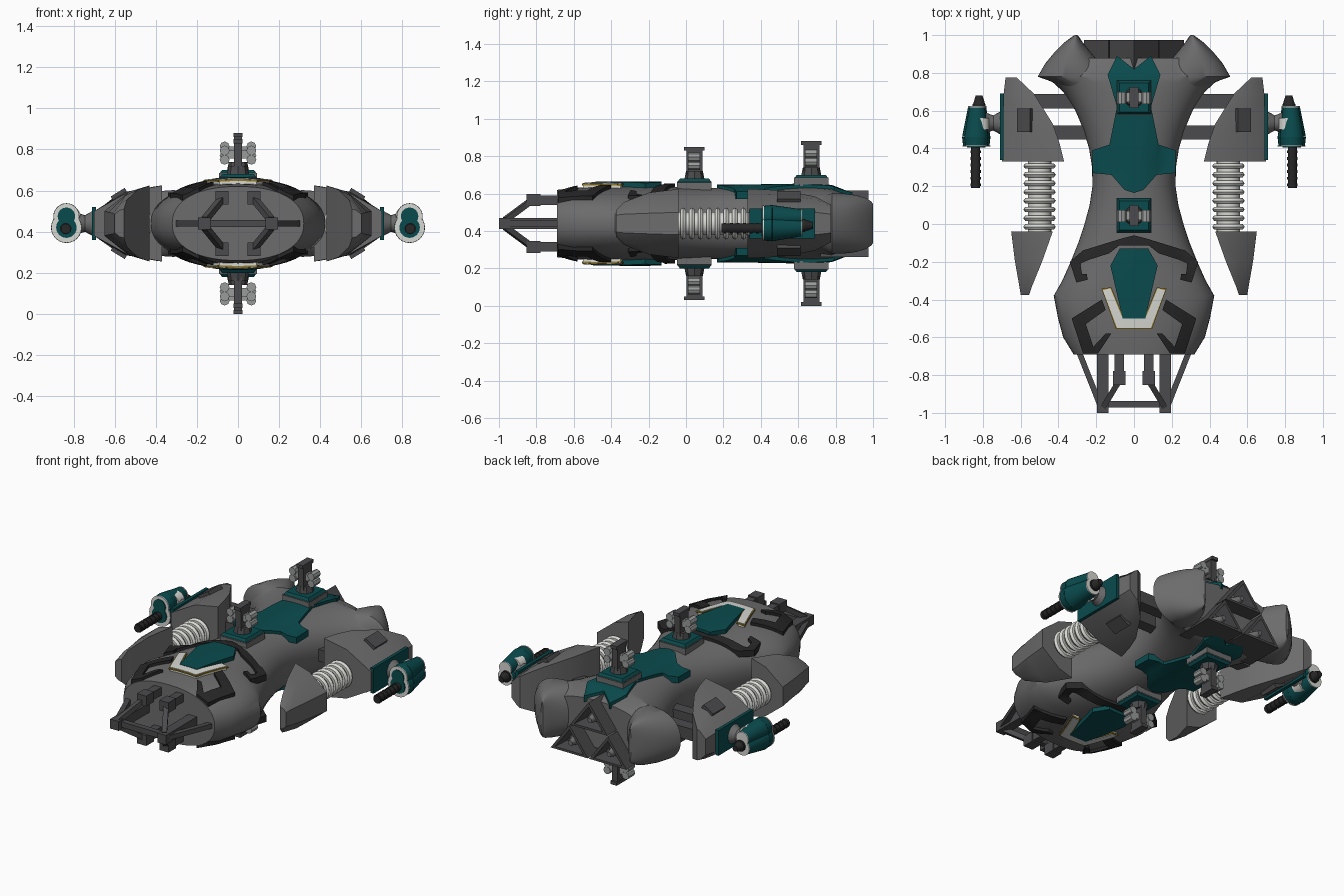
import bpy, bmesh, math
from mathutils import Vector, Matrix

if "Cube" in bpy.data.objects:
    bpy.data.objects.remove(bpy.data.objects["Cube"])

def mat(name, r, g, b):
    m = bpy.data.materials.new(name)
    m.diffuse_color = (r, g, b, 1)
    m.use_nodes = True
    m.node_tree.nodes["Principled BSDF"].inputs["Base Color"].default_value = m.diffuse_color
    return m
GREY = mat("hull grey", .15, .15, .153)
DARK = mat("dark grey", .07, .07, .074)
BLACK = mat("black", .02, .02, .02)
TEAL = mat("teal", .003, .07, .075)
WHITE = mat("white", .68, .68, .65)
LIGHT = mat("light metal", .32, .33, .33)
GOLD = mat("gold", .3, .2, .02)

# Everything is built around z = 0, raised to mid height, then mirrored
def make(name, bm, m, mirror=""):
    bmesh.ops.recalc_face_normals(bm, faces=bm.faces)
    me = bpy.data.meshes.new(name)
    bm.to_mesh(me)
    bm.free()
    me.materials.append(m)
    ob = bpy.data.objects.new(name, me)
    bpy.context.collection.objects.link(ob)
    ob.location.z = .44
    bpy.ops.object.select_all(action='DESELECT')
    ob.select_set(True)
    bpy.context.view_layer.objects.active = ob
    bpy.ops.object.shade_smooth_by_angle(angle=math.radians(32))
    if mirror:
        mod = ob.modifiers.new("Mirror", 'MIRROR')
        mod.use_axis = ["X" in mirror, "Y" in mirror, "Z" in mirror]
    return ob

def cyl(bm, p, q, r1, r2=None, n=20):
    p, q = Vector(p), Vector(q)
    d = q - p
    M = Matrix.Translation((p + q) / 2) @ d.to_track_quat('Z', 'Y').to_matrix().to_4x4()
    if n == 4:
        M = M @ Matrix.Rotation(math.pi / 4, 4, 'Z')
    bmesh.ops.create_cone(bm, cap_ends=True, segments=n, radius1=r1,
                          radius2=r1 if r2 is None else r2, depth=d.length, matrix=M)

def bar(bm, p, q, w):
    cyl(bm, p, q, w / math.sqrt(2), n=4)

def box(bm, c, s, rot=0):
    M = Matrix.Translation(c) @ Matrix.Rotation(rot, 4, 'Y') @ Matrix.Diagonal((*s, 1))
    bmesh.ops.create_cube(bm, size=1, matrix=M)

def loft(bm, rings):
    vs = [[bm.verts.new(p) for p in r] for r in rings]
    n = len(vs[0])
    for a, b in zip(vs, vs[1:]):
        for i in range(n):
            bm.faces.new((a[i], a[(i + 1) % n], b[(i + 1) % n], b[i]))
    bm.faces.new(vs[0])
    bm.faces.new(vs[-1])

# Hull profile: y, half width, half height
HULL = [(-.69, .32, .18), (-.6, .375, .19), (-.5, .402, .197), (-.38, .425, .2), (-.3, .38, .2),
        (-.2, .335, .2), (-.1, .295, .197), (0, .262, .193), (.1, .235, .19), (.2, .22, .19),
        (.3, .222, .19), (.4, .238, .192), (.5, .268, .194), (.6, .31, .195), (.7, .375, .195),
        (.75, .43, .193), (.78, .5, .188), (.88, .34, .15)]
P = 2.25
def ring(cx, y, w, h, n=56):
    out = []
    for i in range(n):
        c, s = math.cos(2 * math.pi * i / n), math.sin(2 * math.pi * i / n)
        out.append((cx + w * math.copysign(abs(c) ** (2 / P), c), y,
                    h * math.copysign(abs(s) ** (2 / P), s)))
    return out

def hull_z(x, y):
    y = min(max(y, -.69), .879)
    for (y0, w0, h0), (y1, w1, h1) in zip(HULL, HULL[1:]):
        if y0 <= y <= y1:
            t = (y - y0) / (y1 - y0)
            r = min(abs(x) / (w0 + (w1 - w0) * t), .8 if y < .1 else .65)
            return (h0 + (h1 - h0) * t) * (1 - r ** P) ** (1 / P)

bm = bmesh.new()
loft(bm, [ring(0, *r) for r in HULL])
make("hull", bm, GREY)

# Rounded rear lobes: y, inner x, outer x, half height
bm = bmesh.new()
loft(bm, [ring((a + b) / 2, y, (b - a) / 2, h) for y, a, b, h in
          [(.72, .1, .38, .14), (.75, .11, .425, .152), (.78, .12, .51, .162), (.85, .18, .47, .16),
           (.91, .23, .42, .152), (.96, .27, .37, .137), (.99, .29, .33, .118), (1, .3, .315, .105)]])
make("rear_lobes", bm, GREY, "X")

# Armour plates that follow the hull surface (right half outlines)
def plate(name, pts, m, off, thick=.04):
    bm = bmesh.new()
    bm.faces.new([bm.verts.new((x, y, 0)) for x, y in pts])
    bmesh.ops.triangulate(bm, faces=bm.faces[:])
    cuts = [((i * .04, 0, 0), (1, 0, 0)) for i in range(1, 9)]
    cuts += [((0, i * .1, 0), (0, 1, 0)) for i in range(-6, 9)] + [((0, .78, 0), (0, 1, 0))]
    for co, no in cuts:
        bmesh.ops.bisect_plane(bm, geom=bm.verts[:] + bm.edges[:] + bm.faces[:],
                               plane_co=co, plane_no=no, dist=1e-5)
    for v in bm.verts:
        v.co.z = hull_z(v.co.x, v.co.y) + off - thick
    ex = bmesh.ops.extrude_face_region(bm, geom=bm.faces[:])
    for v in ex["geom"]:
        if isinstance(v, bmesh.types.BMVert):
            v.co.z += thick
    make(name, bm, m, "XZ")

plate("spine_plate", [(0, .82), (.09, .89), (.14, .79), (.09, .62), (.13, .42), (.22, .39), (.22, .27),
                      (.12, .26), (.05, .18), (0, .165)], TEAL, .018)
plate("nose_plate", [(0, -.13), (.075, -.13), (.125, -.22), (.06, -.5), (0, -.5)], TEAL, .026)
plate("nose_chevron", [(0, -.5), (.06, -.5), (.125, -.34), (.165, -.35), (.09, -.55), (0, -.55)], WHITE, .024)
plate("chevron_trim", [(0, -.495), (.055, -.495), (.12, -.335), (.172, -.342), (.095, -.557), (0, -.557)],
      GOLD, .021, .008)
plate("upper_bracket", [(0, -.06), (.06, -.075), (.27, -.14), (.34, -.2), (.305, -.31), (.245, -.295),
                        (.25, -.265), (.275, -.265), (.285, -.21), (.24, -.19), (.13, -.155), (.08, -.115),
                        (0, -.115)], BLACK, .018)
plate("lower_bracket", [(.17, -.4), (.33, -.5), (.27, -.685), (.19, -.685), (.12, -.58), (.15, -.58),
                        (.215, -.65), (.255, -.53), (.15, -.455)], BLACK, .018)

# Front prongs and braces
bm = bmesh.new()
bar(bm, (.165, -.66, 0), (.165, -1, 0), .06)
bar(bm, (.29, -.68, 0), (.175, -.97, 0), .03)
bar(bm, (0, -.955, 0), (.165, -.955, 0), .035)
for s in (1, -1):
    bar(bm, (.078, -.66, s * .125), (.078, -.82, s * .125), .05)
    box(bm, (.078, -.815, s * .125), (.065, .075, .065))
    bar(bm, (.078, -.83, s * .12), (.16, -.965, s * .02), .03)
make("front_prongs", bm, DARK, "X")

# Three triangular engine nozzles with cones
bm, cones = bmesh.new(), bmesh.new()
for cx, z0 in ((0, 0), (-.135, -.18), (.135, -.18)):
    def tri(y, k):
        return [(cx + k * x, y, z0 + .06 + k * z) for x, z in ((-.135, -.06), (.135, -.06), (0, .12))]
    loft(bm, [tri(.72, .96), tri(.975, .97), tri(.975, .74), tri(.88, .6)])
    cyl(cones, (cx, .87, z0 + .06), (cx, .965, z0 + .06), .04, .015, 16)
make("engine_nozzles", bm, DARK)
make("engine_cones", cones, GREY)

# Side pods: y, three x positions, three half heights
def pod(name, rows):
    bm = bmesh.new()
    loft(bm, [[(a, y, h1), (b, y, h2), (c, y, h3), (c, y, -h3), (b, y, -h2), (a, y, -h1)]
              for y, a, b, c, h1, h2, h3 in rows])
    make(name, bm, GREY, "X")
pod("rear_pod", [(.33, .37, .53, .7, .185, .155, .06), (.43, .395, .54, .7, .182, .155, .06),
                 (.53, .43, .555, .7, .175, .15, .06), (.69, .53, .6, .69, .145, .13, .06),
                 (.775, .62, .64, .68, .1, .09, .05)])
pod("front_pod", [(-.04, .43, .53, .65, .185, .155, .06), (-.2, .487, .55, .63, .165, .135, .055),
                  (-.33, .54, .57, .607, .115, .1, .05), (-.375, .555, .575, .6, .07, .065, .045)])

bm = bmesh.new()
for s in (1, -1):
    box(bm, (.575, .55, s * .135), (.08, .125, .04), s * .55)
make("pod_vents", bm, DARK, "X")

# Ribbed white link between the pods
bm = bmesh.new()
cyl(bm, (.5, -.06, 0), (.5, .35, 0), .062, n=24)
for i in range(8):
    y = -.015 + i * .046
    cyl(bm, (.5, y - .014, 0), (.5, y, 0), .076, .086, 24)
    cyl(bm, (.5, y, 0), (.5, y + .014, 0), .086, .076, 24)
make("pod_spring", bm, WHITE, "X")

# Struts to the hull
bm = bmesh.new()
for y in (.65, .485):
    bar(bm, (.2, y, 0), (.58, y, 0), .075)
make("pod_struts", bm, DARK, "X")

# Outer guns
bm = bmesh.new()
box(bm, (.7, .515, 0), (.02, .35, .16))
make("pod_side_plate", bm, TEAL, "X")
bm = bmesh.new()
cyl(bm, (.7, .535, 0), (.745, .535, 0), .065, .04)
cyl(bm, (.745, .535, 0), (.8, .535, 0), .04, .06)
make("gun_mount", bm, GREY, "X")
bm, rim = bmesh.new(), bmesh.new()
for z, k in ((.035, .85), (-.02, 1)):
    cyl(bm, (.835, .404, z), (.835, .42, z), .05 * k, n=24)
    cyl(bm, (.835, .415, z), (.835, .46, z), .07 * k, .075 * k, 24)
    cyl(bm, (.835, .46, z), (.83, .62, z), .075 * k, .048 * k, 24)
    cyl(rim, (.835, .41, z), (.835, .416, z), .074 * k, n=24)
    cyl(rim, (.83, .618, z), (.83, .624, z), .05 * k, n=24)
    cyl(rim, (.812, .5, z), (.812, .56, z), .054 * k, n=24)
make("gun_body", bm, TEAL, "X")
make("gun_rims", rim, WHITE, "X")
bm = bmesh.new()
cyl(bm, (.838, .19, -.025), (.838, .42, -.025), .024, n=12)
for i in range(6):
    cyl(bm, (.838, .2 + i * .035, -.025), (.838, .215 + i * .035, -.025), .028, n=12)
cyl(bm, (.82, .61, -.01), (.82, .635, -.01), .035, n=12)
cyl(bm, (.82, .635, -.01), (.82, .68, -.01), .032, .018, 12)
make("gun_barrel", bm, BLACK, "X")

# Turrets, above and below
for label, y, z in (("front", .045, .18), ("rear", .67, .2)):
    bm = bmesh.new()
    cyl(bm, (0, y, z), (0, y, z + .045), .13, .13, 4)
    make(label + "_turret_base", bm, GREY, "Z")
    bm = bmesh.new()
    cyl(bm, (0, y, z + .04), (0, y, z + .06), .131, .11, 4)
    make(label + "_turret_cap", bm, TEAL, "Z")
    top = z + .24 if label == "rear" else z + .23
    bm = bmesh.new()
    cyl(bm, (0, y, z + .05), (0, y, z + .1), .055, .045, 8)
    box(bm, (0, y, (z + .08 + top) / 2), (.04, .085, top - z - .08))
    box(bm, (0, y, top - .01), (.045, .11, .02))
    box(bm, (0, y, z + .155), (.12, .04, .025))
    make(label + "_turret_post", bm, DARK, "Z")
    bm = bmesh.new()
    for dz in (.13, .175):
        cyl(bm, (.065, y - .035, z + dz), (.065, y + .03, z + dz), .024, n=8)
    box(bm, (.04, y, z + .155), (.045, .05, .04))
    make(label + "_turret_guns", bm, LIGHT, "XZ")
